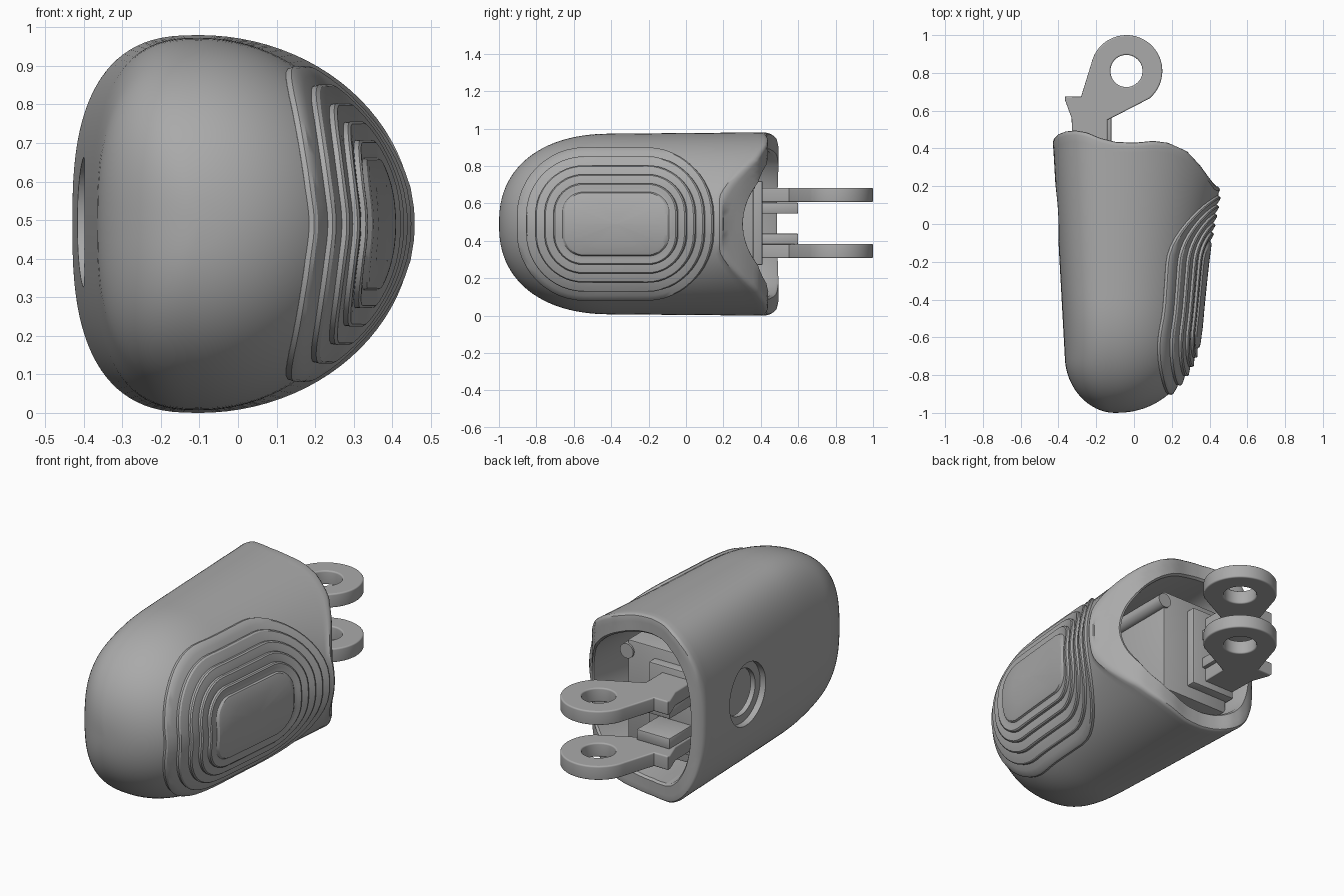
import bpy, bmesh, math
from mathutils import Vector, Matrix
from mathutils.bvhtree import BVHTree

if "Cube" in bpy.data.objects:
    bpy.data.objects.remove(bpy.data.objects["Cube"])

grey = bpy.data.materials.new("plain grey")
grey.diffuse_color = (0.4, 0.4, 0.4, 1)
grey.use_nodes = True
grey.node_tree.nodes["Principled BSDF"].inputs["Base Color"].default_value = grey.diffuse_color
ZC, XC, SIDES = 0.49, -0.1, 96


def finish(ob, angle=35):
    ob.data.materials.clear()
    ob.data.materials.append(grey)
    bpy.ops.object.select_all(action='DESELECT')
    ob.select_set(True)
    bpy.context.view_layer.objects.active = ob
    bpy.ops.object.shade_smooth_by_angle(angle=math.radians(angle))
    return ob


def to_object(bm, name):
    me = bpy.data.meshes.new(name)
    bm.to_mesh(me)
    bm.free()
    ob = bpy.data.objects.new(name, me)
    bpy.context.collection.objects.link(ob)
    return ob


def loft(bm, rings):
    loops = [[bm.verts.new(p) for p in r] for r in rings]
    for a, b in zip(loops, loops[1:]):
        for i in range(len(a)):
            j = (i + 1) % len(a)
            bm.faces.new((a[i], a[j], b[j], b[i]))
    return loops


# Wavy rim of the open back, as y over x
RIM = [(-.43, .445), (-.40, .475), (-.36, .49), (-.31, .495), (-.25, .485), (-.18, .455),
       (-.1, .435), (0, .43), (.1, .44), (.18, .43), (.28, .385), (.35, .31), (.43, .2)]


def rim_y(x):
    x = min(max(x, RIM[0][0]), RIM[-1][0])
    for (x0, y0), (x1, y1) in zip(RIM, RIM[1:]):
        if x <= x1:
            return y0 + (y1 - y0) * (x - x0) / (x1 - x0)
    return RIM[-1][1]


def dome(t, length, p):
    u = min(1, t / length)
    return (1 - (1 - u) ** p) ** (1 / p)


def section(t, scale=1.0, drop=0.0):
    """Cross-section at distance t from the nose: soft box on the left, ellipse on the right."""
    h = (.478 + .012 * t / 1.45) * dome(t, .6, 2.3) * scale
    right = (.41 + .1 * t) * dome(t, .45, 2.2) * scale
    left = (.25 + .055 * t) * dome(t, .28, 2) * scale
    pts = []
    for i in range(SIDES):
        a = 2 * math.pi * i / SIDES
        c, s = math.cos(a), math.sin(a)
        n, w = (2, right) if c > 0 else (2.7, left)
        x = XC + w * math.copysign(abs(c) ** (2 / n), c)
        z = ZC + h * math.copysign(abs(s) ** (2 / n), s)
        y = t - 1
        if y > -.1:
            y = -.1 + (y + .1) / .55 * (rim_y(x) + .1)
        pts.append((x, y - drop, z))
    return pts


# Shell: nose, sides, rim and inner pocket in one closed loft
N = 44
rings = [section(1.45 * (k / N) ** 1.7) for k in range(N)]
rings += [section(1.45, s, d) for s, d in
          ((1, .022), (.995, .01), (.982, .002), (.965, 0), (.92, 0), (.87, 0), (.82, 0), (.8, .012))]
rings += [section(t, .79) for t in (1.3, 1.1, .9, .75)]
bm = bmesh.new()
loops = loft(bm, rings)
bm.faces.new(loops[-1])
bmesh.ops.remove_doubles(bm, verts=bm.verts, dist=1e-5)
bmesh.ops.recalc_face_normals(bm, faces=bm.faces)
surface = BVHTree.FromBMesh(bm)
shell = to_object(bm, "shell")

# Stepped round hole in the left side
for radius, x_end in ((.168, -.365), (.125, -.2)):
    bpy.ops.mesh.primitive_cylinder_add(vertices=64, radius=radius, depth=.5,
                                        location=(x_end - .25, .05, .495),
                                        rotation=(0, math.pi / 2, 0))
    cutter = bpy.context.object
    mod = shell.modifiers.new("hole", 'BOOLEAN')
    mod.object, mod.operation, mod.solver = cutter, 'DIFFERENCE', 'EXACT'
    bpy.context.view_layer.objects.active = shell
    bpy.ops.object.modifier_apply(modifier=mod.name)
    bpy.data.objects.remove(cutter)
finish(shell)


# Terraced grip pad: rounded rectangles projected onto the right side
def pad_ring(f, off):
    hy, hz, r = .525 - .24 * f, .405 - .235 * f, .36 - .25 * f
    if f > 1:
        k = max(2 - f, .01)
        hy, hz, r = .285 * k, .17 * k, .11 * k
    pts = []
    for q, (sy, sz) in enumerate(((1, 1), (-1, 1), (-1, -1), (1, -1))):
        corner = []
        for i in range(13):
            a = math.pi / 2 * (q + i / 12)
            corner.append((sy * (hy - r) + r * math.cos(a), sz * (hz - r) + r * math.sin(a)))
        nxt = ((-1, 1), (-1, -1), (1, -1), (1, 1))[q]
        a = math.pi / 2 * (q + 1)
        end = (nxt[0] * (hy - r) + r * math.cos(a), nxt[1] * (hz - r) + r * math.sin(a))
        last = corner[-1]
        corner += [tuple(last[m] + (end[m] - last[m]) * i / 8 for m in (0, 1)) for i in range(1, 8)]
        pts += corner
    out = []
    for y, z in pts:
        loc, nor, _, _ = surface.ray_cast(Vector((2, y - .375, z + ZC)), Vector((-1, 0, 0)))
        out.append(loc + nor * off)
    return out


LEVELS = 5
rings = [pad_ring(0, -.02)]
for k in range(LEVELS):
    for part, off in ((0, .001), (.1, .012), (.25, .015), (.6, .009), (.95, .002)):
        rings.append(pad_ring((k + part) / LEVELS, off))
rings += [pad_ring(f, o) for f, o in ((1, .002), (1.04, .01), (1.1, .011), (1.4, .009), (1.7, .008), (2, .008))]
bm = bmesh.new()
loops = loft(bm, rings)
bm.faces.new(loops[-1])
bmesh.ops.recalc_face_normals(bm, faces=bm.faces)
finish(to_object(bm, "grip_pad"), 30)


# Pair of hinge lugs, drawn as a flat outline with an eye
def circle(cx, cy, r, a0, a1, n):
    return [(cx + r * math.cos(math.radians(a0 + (a1 - a0) * i / n)),
             cy + r * math.sin(math.radians(a0 + (a1 - a0) * i / n))) for i in range(n + 1)]


outline = circle(-.04, .81, .19, -50, 168, 40) + [
    (-.28, .675), (-.365, .675), (-.365, .655), (-.33, .56), (-.325, .3), (-.14, .3), (-.14, .55)]
eye = circle(-.04, .81, .085, 360, 0, 40)[:-1]
for name, z in (("lower_lug", .345), ("upper_lug", .645)):
    cu = bpy.data.curves.new(name, 'CURVE')
    cu.dimensions, cu.fill_mode = '2D', 'BOTH'
    cu.extrude, cu.bevel_depth, cu.offset = .03, .008, -.008
    for pts in (outline, eye):
        sp = cu.splines.new('POLY')
        sp.points.add(len(pts) - 1)
        for p, (x, y) in zip(sp.points, pts):
            p.co = (x, y, 0, 1)
        sp.use_cyclic_u = True
    ob = bpy.data.objects.new(name, cu)
    ob.location.z = z
    bpy.context.collection.objects.link(ob)
    bpy.ops.object.select_all(action='DESELECT')
    ob.select_set(True)
    bpy.context.view_layer.objects.active = ob
    bpy.ops.object.convert(target='MESH')
    finish(bpy.context.object)


# Mounting block inside the pocket and the forked clip between the lugs
def box(name, lo, hi, bevel=.008):
    lo, hi = Vector(lo), Vector(hi)
    bm = bmesh.new()
    bmesh.ops.create_cube(bm, size=1, matrix=Matrix.Translation((lo + hi) / 2) @ Matrix.Diagonal((*(hi - lo), 1)))
    bmesh.ops.bevel(bm, geom=bm.edges[:], offset=bevel, segments=2, affect='EDGES', profile=.5)
    return finish(to_object(bm, name))


box("mount_block", (-.32, -.25, .2), (.1, .36, .78))
box("mount_plate", (-.33, .3, .27), (-.06, .41, .72))
box("lower_prong", (-.32, .35, .38), (-.12, .6, .44))
box("upper_prong", (-.32, .35, .545), (-.12, .6, .605))
bpy.ops.mesh.primitive_cylinder_add(vertices=32, radius=.04, depth=.5, location=(.1, .12, .72),
                                    rotation=(math.pi / 2, 0, 0))
bpy.context.object.name = "screw_boss"
finish(bpy.context.object)
